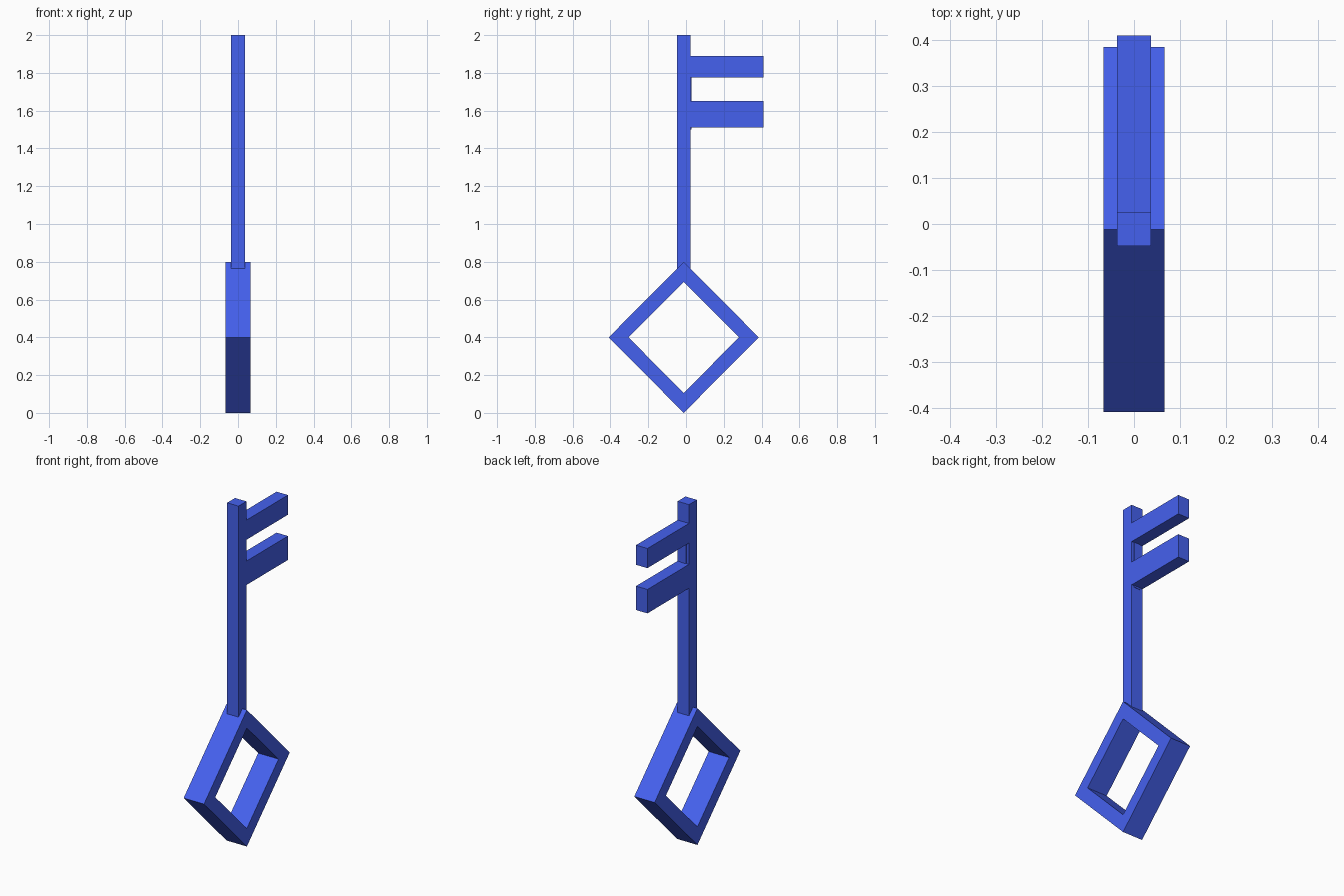
import bpy, bmesh

if "Cube" in bpy.data.objects:
    bpy.data.objects.remove(bpy.data.objects["Cube"])

blue = bpy.data.materials.new("blue")
blue.diffuse_color = (0.06, 0.12, 0.86, 1)
blue.use_nodes = True
blue.node_tree.nodes["Principled BSDF"].inputs["Base Color"].default_value = blue.diffuse_color


def finish(name, bm):
    bmesh.ops.recalc_face_normals(bm, faces=bm.faces)
    mesh = bpy.data.meshes.new(name)
    bm.to_mesh(mesh)
    bm.free()
    mesh.materials.append(blue)
    ob = bpy.data.objects.new(name, mesh)
    bpy.context.collection.objects.link(ob)
    return ob


def box(name, x, y, z):
    bm = bmesh.new()
    bmesh.ops.create_cube(bm, size=1)
    for v in bm.verts:
        for i, (lo, hi) in enumerate((x, y, z)):
            v.co[i] = lo if v.co[i] < 0 else hi
    return finish(name, bm)


# Diamond-shaped handle: square frame standing on its corner
CY, CZ = -0.012, 0.4
bm = bmesh.new()
rings = []
for x in (-0.066, 0.066):
    for ry, rz in ((0.397, 0.4), (0.293, 0.294)):
        rings.append([bm.verts.new((x, CY + a * ry, CZ + b * rz))
                      for a, b in ((1, 0), (0, 1), (-1, 0), (0, -1))])
out_l, in_l, out_r, in_r = rings
for a, b in ((out_l, in_l), (in_l, in_r), (in_r, out_r), (out_r, out_l)):
    for i in range(4):
        j = (i + 1) % 4
        bm.faces.new((a[i], a[j], b[j], b[i]))
finish("handle_frame", bm)

# Shaft, its lower end sunk into the top corner of the handle
W = (-0.037, 0.037)
box("shaft", W, (-0.048, 0.025), (0.74, 2.0))

# Two teeth and the thin plate joining them
for name, z in (("lower_tooth", (1.51, 1.65)), ("upper_tooth", (1.775, 1.89))):
    box(name, W, (0.02, 0.41), z)
box("tooth_backing", (-0.02, 0.02), (0.015, 0.028), (1.5, 1.8))
